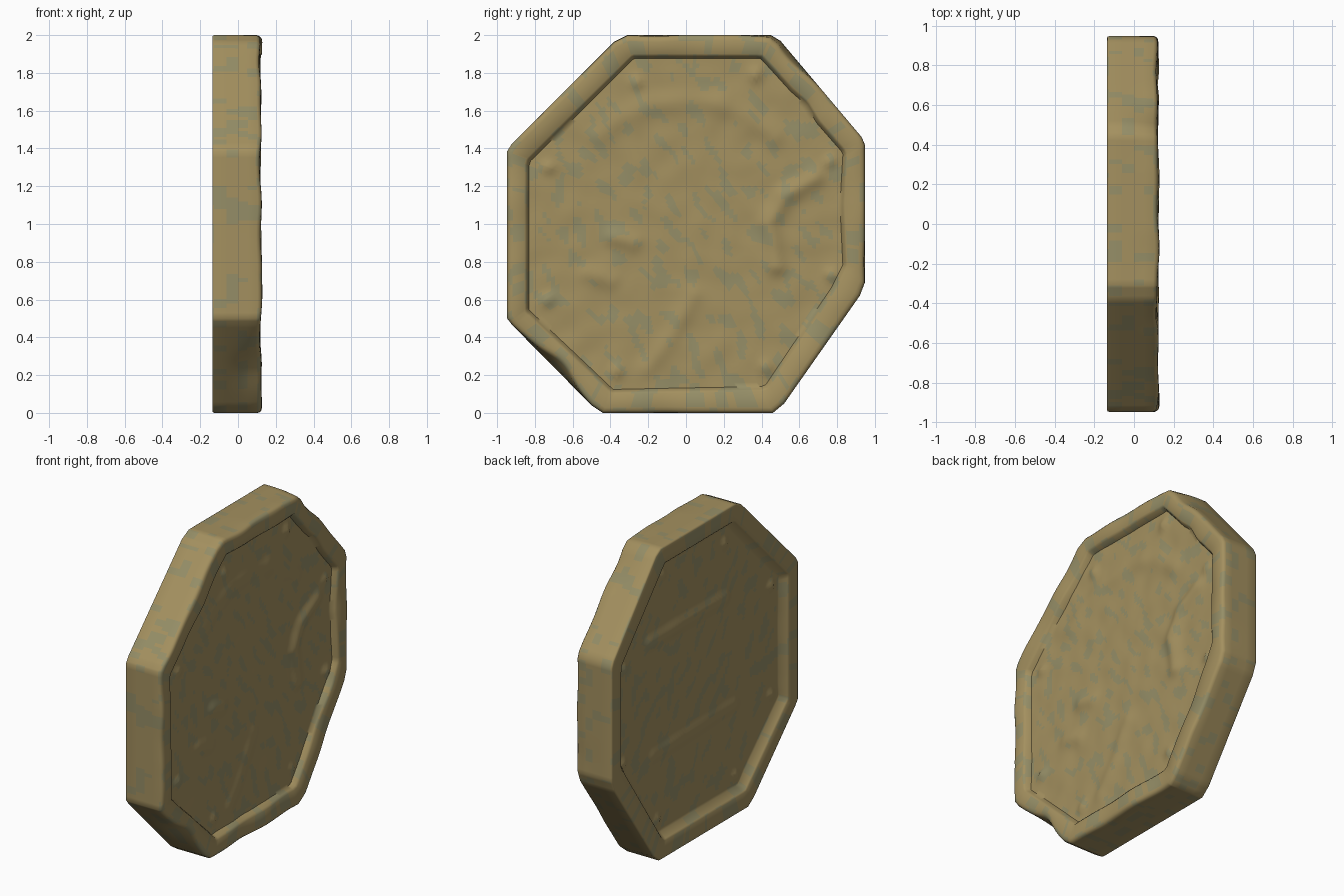
import bpy, bmesh, math
from mathutils import Vector, noise

if "Cube" in bpy.data.objects:
    bpy.data.objects.remove(bpy.data.objects["Cube"])

N = 300                     # samples around the coin
CY, CZ = 0.0, 1.0           # coin centre in the y-z plane

# Hand-worn octagon outlines, as (y, z)
OUTER = [(-0.31, 2), (0.45, 2), (0.50, 1.97), (0.93, 1.46), (0.947, 1.42), (0.947, 0.69), (0.92, 0.62),
         (0.52, 0.05), (0.46, 0), (-0.44, 0), (-0.50, 0.04), (-0.92, 0.465), (-0.947, 0.50),
         (-0.947, 1.385), (-0.925, 1.42), (-0.38, 1.965)]
INNER_WORN = [(-0.28, 1.885), (0.40, 1.885), (0.56, 1.71), (0.64, 1.64), (0.70, 1.54), (0.84, 1.38),
              (0.825, 1.1), (0.84, 0.78), (0.78, 0.66), (0.42, 0.13), (-0.39, 0.115),
              (-0.84, 0.54), (-0.84, 1.33)]
INNER_CLEAN = [(-0.30, 1.885), (0.40, 1.885), (0.84, 1.39), (0.84, 0.74),
               (0.42, 0.12), (-0.41, 0.12), (-0.84, 0.54), (-0.84, 1.34)]


def angle(p):
    return math.atan2(p[1] - CZ, p[0] - CY) % math.tau


# Sample angles, with the outer corners snapped to a sample
ANGLES = [math.tau * i / N for i in range(N)]
for corner in OUTER:
    a = angle(corner)
    ANGLES[round(a / math.tau * N) % N] = a


def radii(poly):
    """Distance from the centre to the polygon at each sample angle."""
    result = []
    for a in ANGLES:
        d, best = Vector((math.cos(a), math.sin(a))), 0
        for p, q in zip(poly, poly[1:] + poly[:1]):
            p = Vector((p[0] - CY, p[1] - CZ))
            e = Vector((q[0] - CY, q[1] - CZ)) - p
            den = d.x * e.y - d.y * e.x
            if abs(den) < 1e-9:
                continue
            r = (p.x * e.y - p.y * e.x) / den
            s = (p.x * d.y - p.y * d.x) / den
            if r > 0 and -1e-4 <= s <= 1.0001:
                best = max(best, r)
        result.append(best)
    return result


def ridge(y, z, path, width):
    """Soft ridge along a polyline."""
    pt, dist = Vector((y, z)), 9
    for p, q in zip(path, path[1:]):
        p, q = Vector(p), Vector(q)
        t = max(0, min(1, (pt - p).dot(q - p) / (q - p).length_squared))
        dist = min(dist, (pt - p.lerp(q, t)).length)
    return math.exp(-(dist / width) ** 2)


STUDS = [(-0.26, 1.75), (0.37, 1.79), (0.76, 1.33), (0.77, 0.73),
         (0.42, 0.24), (-0.37, 0.22), (-0.73, 0.60), (-0.73, 1.30)]
ARC = [(0.66 * math.cos(math.radians(a)), 1 + 0.66 * math.sin(math.radians(a))) for a in range(45, 150, 15)]


def studs(y, z):
    return 0.018 * sum(math.exp(-(((y - a) ** 2 + (z - b) ** 2) / 0.0012)) for a, b in STUDS)


def worn_relief(y, z):
    h = studs(y, z)
    h += 0.013 * ridge(y, z, ARC, 0.06)
    h += 0.022 * ridge(y, z, [(0.68, 1.24), (0.52, 1.15), (0.44, 1.0), (0.48, 0.78)], 0.05)
    h += 0.012 * ridge(y, z, [(0.04, 0.62), (-0.08, 0.4), (-0.2, 0.24)], 0.05)
    h += 0.018 * ridge(y, z, [(-0.38, 0.93), (-0.28, 0.90)], 0.05)
    h += 0.014 * ridge(y, z, [(-0.52, 0.74), (-0.40, 0.70)], 0.05)
    return h + 0.006 * noise.noise(Vector((y * 8, z * 8, 3)))


def clean_relief(y, z):
    return (studs(y, z) + 0.018 * ridge(y, z, [(-0.27, 1.4), (0.5, 1.4)], 0.05)
            + 0.014 * ridge(y, z, [(-0.36, 0.68), (0.46, 0.66)], 0.05)
            + 0.002 * noise.noise(Vector((y * 7, z * 7, 9))))


outer, worn, clean = radii(OUTER), radii(INNER_WORN), radii(INNER_CLEAN)
bm = bmesh.new()
rings = []


def add_ring(rad, x_func):
    ring = []
    for a, r in zip(ANGLES, rad):
        y, z = CY + r * math.cos(a), CZ + r * math.sin(a)
        ring.append(bm.verts.new((x_func(y, z), y, z)))
    rings.append(ring)


def inset(rad, offset, factor=1.0):
    return [(r - offset) * factor for r in rad]


def rim_x(y, z):
    return 0.120 + 0.014 * noise.noise(Vector((y * 4, z * 4, 0)))


# Worn side: recessed field, rim wall, rim
FACE = 36
for i in range(1, FACE + 1):
    add_ring(inset(worn, 0.010, i / FACE), lambda y, z: 0.082 + worn_relief(y, z))
add_ring(inset(worn, -0.003), lambda y, z: rim_x(y, z) - 0.010)
add_ring(inset(worn, -0.016), rim_x)


def dented(amount, margin):
    """Outer outline with worn dents and one chipped corner."""
    out = []
    for a, r in zip(ANGLES, outer):
        n = noise.noise(Vector((math.cos(a) * 3, math.sin(a) * 3, 7)))
        chip = 0.05 * math.exp(-((a - math.radians(228)) / 0.13) ** 2)
        out.append(r - margin - amount * (max(0, n) ** 2 * 0.05 + chip))
    return out


# Rounded worn edge, side wall, crisp clean edge (share is the part of the rim's waviness kept)
for drop, share, amount, margin in [(0, 1, 1, 0.03), (0.003, 1, 1, 0.014), (0.010, 1, 0.95, 0.005),
                                    (0.022, 0.9, 0.85, 0), (0.07, 0.5, 0.5, 0), (0.12, 0, 0.15, 0),
                                    (0.18, 0, 0, 0), (0.246, 0, 0, 0)]:
    add_ring(dented(amount, margin),
             lambda y, z, d=drop, s=share: 0.120 - d + s * (rim_x(y, z) - 0.120))
add_ring(inset(outer, 0.003), lambda y, z: -0.133)
add_ring(inset(outer, 0.010), lambda y, z: -0.136)

# Clean side: rim, sloped wall, flat field
add_ring(inset(clean, -0.012), lambda y, z: -0.136)
add_ring(inset(clean, -0.002), lambda y, z: -0.129)
for i in range(FACE, 0, -1):
    add_ring(inset(clean, 0.028, i / FACE), lambda y, z: -0.088 - clean_relief(y, z))

# Skin the rings and close both centres
for r0, r1 in zip(rings, rings[1:]):
    for i in range(N):
        j = (i + 1) % N
        bm.faces.new((r0[i], r0[j], r1[j], r1[i]))
bm.faces.new(rings[0])
bm.faces.new(rings[-1])
bmesh.ops.recalc_face_normals(bm, faces=bm.faces)

# Patina blotches
for f in bm.faces:
    c = f.calc_center_median()
    n = noise.noise(Vector((c.x * 14, (c.y + c.z * 0.4) * 15, c.z * 9)))
    f.material_index = 1 if n > 0.22 and len(f.verts) == 4 else 0

mesh = bpy.data.meshes.new("worn_coin")
bm.to_mesh(mesh)
bm.free()
coin = bpy.data.objects.new("worn_coin", mesh)
bpy.context.collection.objects.link(coin)
for name, col in [("aged_bronze", (0.37, 0.28, 0.115, 1)), ("patina", (0.30, 0.27, 0.135, 1))]:
    mat = bpy.data.materials.new(name)
    mat.diffuse_color = col
    mat.use_nodes = True
    mat.node_tree.nodes["Principled BSDF"].inputs["Base Color"].default_value = mat.diffuse_color
    mesh.materials.append(mat)

bpy.context.view_layer.objects.active = coin
coin.select_set(True)
bpy.ops.object.shade_smooth_by_angle(angle=math.radians(60))
